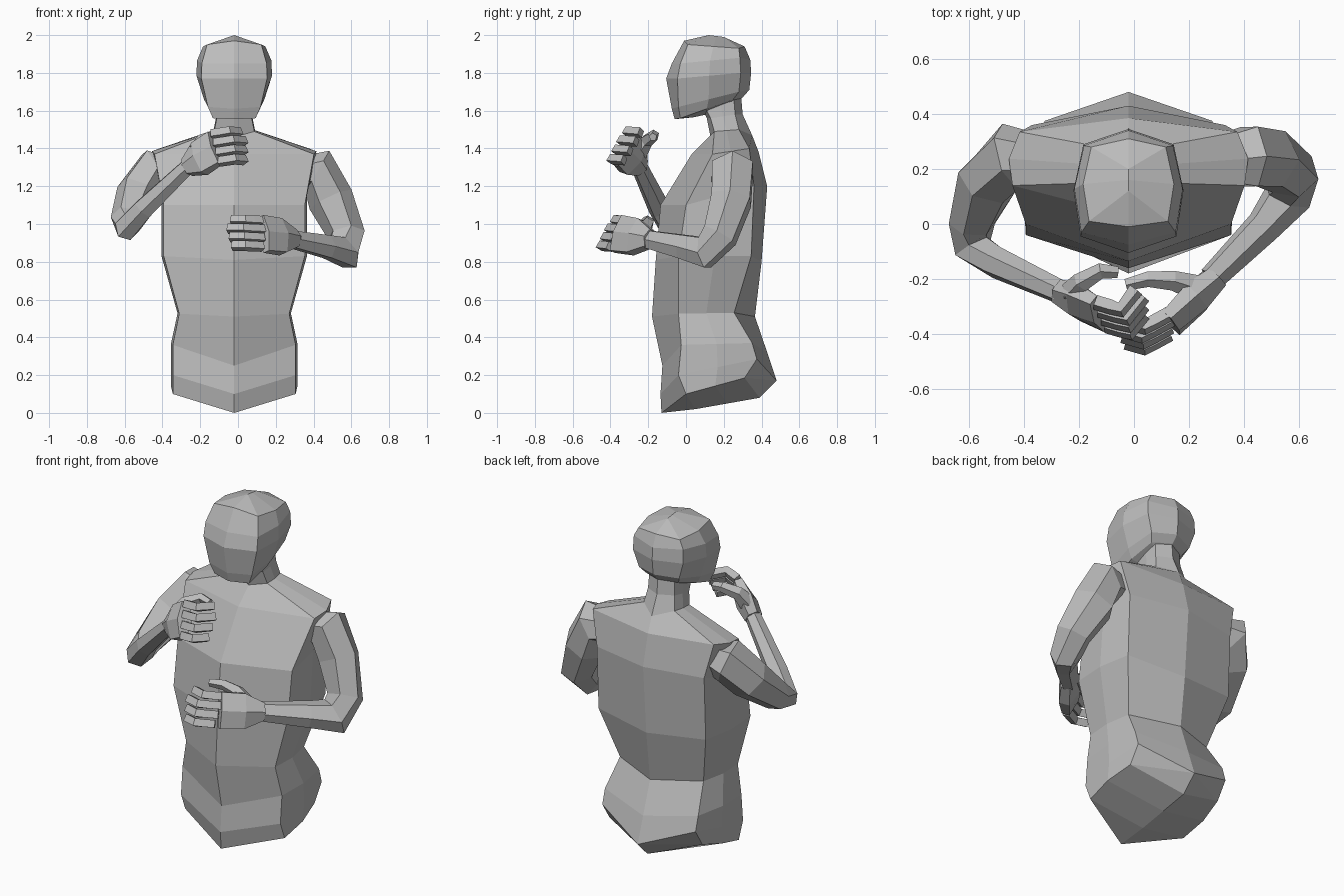
import bpy, bmesh, math
from mathutils import Vector

cube = bpy.data.objects.get("Cube")
if cube:
    bpy.data.objects.remove(cube)

CENTRE_X = -0.02
clay = bpy.data.materials.new("clay grey")
clay.use_nodes = True
clay.diffuse_color = (0.5, 0.5, 0.5, 1)
clay.node_tree.nodes["Principled BSDF"].inputs["Base Color"].default_value = (0.5, 0.5, 0.5, 1)


def skin(name, rings, caps=True):
    """Bridge a list of closed rings into one flat-shaded object."""
    bm = bmesh.new()
    loops = [[bm.verts.new(p) for p in ring] for ring in rings]
    count = len(loops[0])
    for low, high in zip(loops, loops[1:]):
        for i in range(count):
            j = (i + 1) % count
            bm.faces.new((low[i], low[j], high[j], high[i]))
    if caps:
        bm.faces.new(loops[0][::-1])
        bm.faces.new(loops[-1])
    bmesh.ops.remove_doubles(bm, verts=bm.verts, dist=0.0005)
    bmesh.ops.recalc_face_normals(bm, faces=bm.faces)
    mesh = bpy.data.meshes.new(name)
    bm.to_mesh(mesh)
    bm.free()
    mesh.materials.append(clay)
    obj = bpy.data.objects.new(name, mesh)
    bpy.context.collection.objects.link(obj)
    return obj


def body_ring(row, front_k, back_k):
    """Symmetric eight-point section: front, corner, side, back corner, back."""
    half, yf, yc, yk, yb, zf, zc, zk, zb = row
    side = [(half * front_k, yc, zc), (half, (yc + yk) / 2, (zc + zk) / 2), (half * back_k, yk, zk)]
    pts = [(0, yf, zf)] + side + [(0, yb, zb)] + [(-x, y, z) for x, y, z in reversed(side)]
    return [(x + CENTRE_X, y, z) for x, y, z in pts]


def tube(name, stations, sides, across=None):
    """Limb along stations of (point, radius across the bend, radius in the bend)."""
    pts = [Vector(s[0]) for s in stations]
    if across is None:
        bend = max(range(1, len(pts) - 1),
                   key=lambda i: (pts[i] - pts[0]).length + (pts[i] - pts[-1]).length)
        across = (pts[bend] - pts[0]).cross(pts[-1] - pts[bend])
    rings = []
    for i, (p, (_, ra, rb)) in enumerate(zip(pts, stations)):
        ahead = (pts[min(i + 1, len(pts) - 1)] - p).normalized()
        behind = (p - pts[max(i - 1, 0)]).normalized()
        t = (ahead + behind).normalized()
        b = t.cross(across).normalized()
        a = b.cross(t)
        turn = [math.tau * (k + 0.5) / sides for k in range(sides)]
        rings.append([p + a * ra * math.cos(w) + b * rb * math.sin(w) for w in turn])
    return skin(name, rings)


# Torso and neck: keel under the hips up to the base of the skull
torso_rows = [
    (0, -.13, .05, .39, .48, 0, .02, .08, .17),
    (.335, -.13, 0, .31, .48, 0, .1, .185, .17),
    (.335, -.135, -.04, .375, .48, .1, .2, .285, .17),
    (.335, -.125, -.025, .35, .43, .25, .36, .37, .32),
    (.3, -.18, -.04, .255, .365, .51, .525, .53, .51),
    (.385, -.16, -.04, .345, .4, .81, .83, .83, .8),
    (.385, -.135, 0, .36, .43, 1.1, 1.1, 1.2, 1.2),
    (.435, .03, .14, .335, .385, 1.37, 1.37, 1.4, 1.38),
    (.11, .13, .15, .28, .35, 1.46, 1.49, 1.5, 1.47),
    (.095, .11, .13, .26, .3, 1.56, 1.56, 1.58, 1.58),
    (.09, .08, .1, .25, .29, 1.62, 1.62, 1.7, 1.7),
]
skin("torso", [body_ring(r, 0.97, 0.91) for r in torso_rows], caps=False)

# Head: jaw line, face, brow, crown edge and crown ridge
head_rows = [
    (0, -.06, .04, .2, .3, 1.555, 1.565, 1.6, 1.67),
    (.13, -.06, -.03, .25, .3, 1.555, 1.56, 1.66, 1.67),
    (.16, -.075, -.04, .28, .335, 1.61, 1.62, 1.7, 1.71),
    (.2, -.105, -.045, .29, .345, 1.77, 1.77, 1.8, 1.8),
    (.197, -.075, -.03, .285, .34, 1.85, 1.85, 1.88, 1.87),
    (.165, -.01, .01, .28, .31, 1.97, 1.95, 1.93, 1.94),
    (0, -.01, .12, .2, .31, 1.97, 2, 1.99, 1.94),
]
skin("head", [body_ring(r, 0.87, 0.82) for r in head_rows], caps=False)

# Arms: shoulder, upper arm, elbow, forearm, wrist
tube("left_arm", [
    ((.28, .24, 1.27), .08, .08), ((.42, .245, 1.28), .125, .125), ((.49, .24, 1.13), .125, .115),
    ((.575, .18, .94), .1, .1), ((.56, .1, .85), .08, .105),
    ((.47, -.01, .88), .06, .075), ((.28, -.2, .92), .045, .055)], 6)
tube("right_arm", [
    ((-.32, .24, 1.27), .08, .08), ((-.45, .245, 1.28), .125, .125), ((-.53, .16, 1.16), .12, .11),
    ((-.59, 0, 1.02), .085, .085), ((-.585, -.085, .985), .07, .08),
    ((-.5, -.14, 1.08), .06, .06), ((-.26, -.25, 1.31), .045, .045)], 6)


def hand(side, wrist, index, pinky, middle, tip, thumb):
    """Palm, four curled fingers and a thumb; middle and tip are offsets from a knuckle."""
    wrist, index, pinky = Vector(wrist), Vector(index), Vector(pinky)
    middle, tip = Vector(middle), Vector(tip)
    spread = index - pinky
    knuckle = (index + pinky) / 2
    tube(side + "_palm", [
        (wrist, .055, .05), (wrist.lerp(knuckle, 0.45), .11, .06), (knuckle, .115, .042)], 6, spread)
    for i, label in enumerate(("index", "middle", "ring", "little")):
        base = index.lerp(pinky, i / 3)
        reach = 1 - 0.08 * abs(i - 1)
        path = [base, base + middle * reach * 0.6, base + middle * reach, base + tip * reach]
        tube(f"{side}_{label}_finger", [(p, .029, .029) for p in path], 4, spread)
    path = [Vector(p) for p in thumb]
    radii = (.05, .038, .03, .022)
    tube(side + "_thumb", [(p, r, r) for p, r in zip(path, radii)], 5, spread)


hand("left", (.3, -.19, .92), (.14, -.32, 1.015), (.13, -.4, .88),
     (-.11, -.06, .005), (-.19, -.035, .005),
     [(.22, -.23, .96), (.14, -.205, 1), (.05, -.2, 1.015), (-.03, -.22, 1.015)])
hand("right", (-.27, -.245, 1.3), (-.14, -.285, 1.475), (-.1, -.37, 1.33),
     (.1, -.03, .015), (.16, .05, .01),
     [(-.22, -.25, 1.38), (-.19, -.21, 1.44), (-.12, -.17, 1.47), (-.06, -.175, 1.46)])
